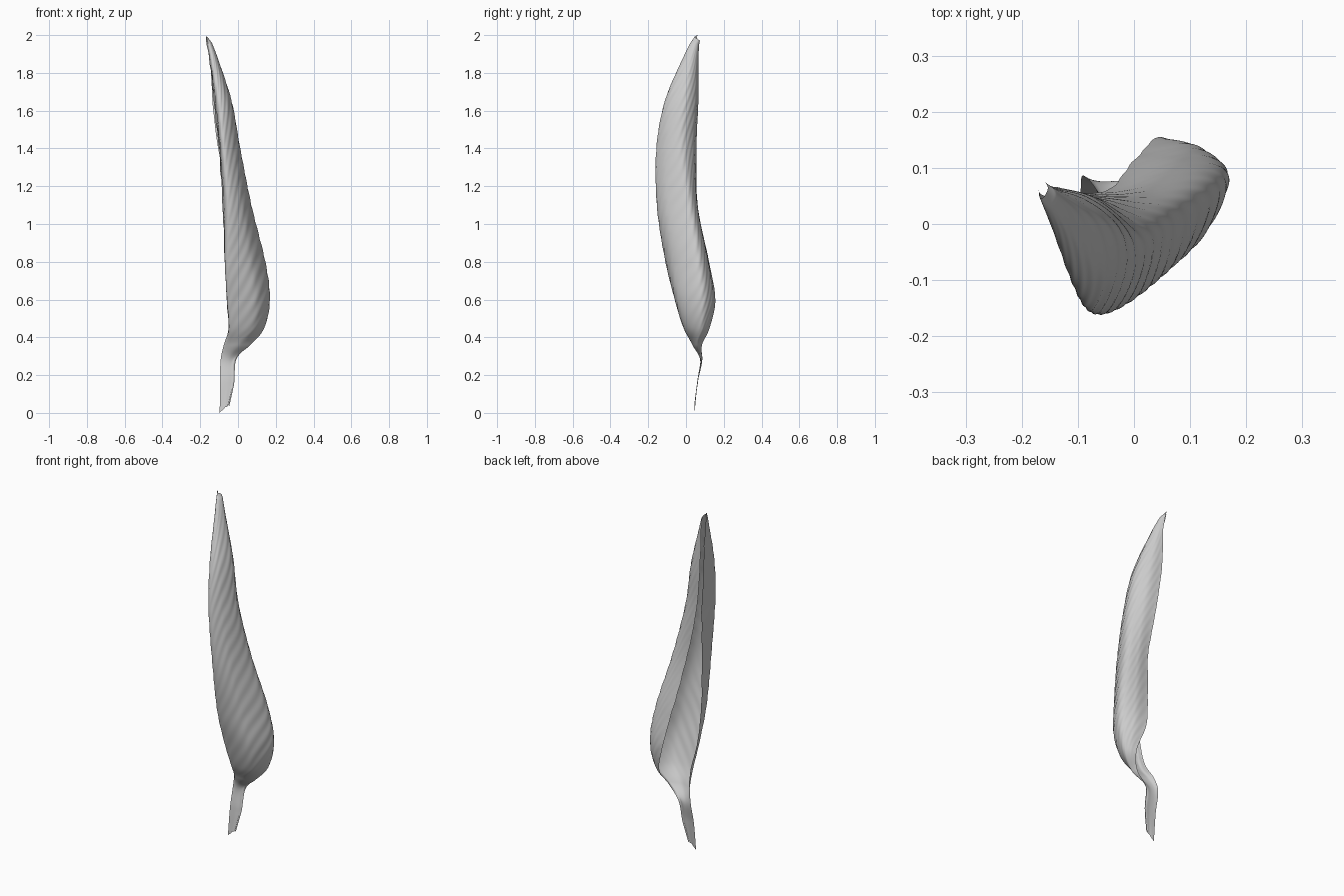
import bpy, bmesh, math
from mathutils import Vector, noise

# Cross-sections of the curled blade: height, then five (x, y) points
# left rim, front fold, front right, right bulge, back rim
SECTIONS = [
    (0.00, -.097, .045, -.085, .045, -.070, .044, -.055, .045, -.045, .046),
    (0.16, -.095, .062, -.075, .060, -.055, .059, -.035, .060, -.020, .063),
    (0.28, -.092, .086, -.072, .078, -.050, .075, -.027, .077, -.010, .083),
    (0.36, -.075, .072, -.052, .046, .005, .034, .062, .055, .050, .085),
    (0.45, -.050, .030, -.035, -.008, .078, -.004, .137, .070, .085, .125),
    (0.60, -.060, -.020, -.042, -.056, .098, -.042, .168, .076, .045, .155),
    (0.80, -.070, -.040, -.055, -.107, .072, -.074, .143, .058, .008, .122),
    (1.10, -.082, -.030, -.060, -.150, .024, -.112, .070, .012, -.045, .062),
    (1.40, -.101, .000, -.085, -.150, -.024, -.120, .010, -.025, -.105, .056),
    (1.65, -.128, .020, -.110, -.103, -.062, -.092, -.034, -.010, -.135, .065),
    (1.88, -.154, .045, -.145, -.010, -.122, -.010, -.108, .025, -.145, .066),
    (2.00, -.170, .060, -.168, .047, -.162, .047, -.155, .058, -.158, .074),
]
ROWS, COLS = 200, 72


def spline(points, t):
    """Smooth curve through points, t from 0 to 1."""
    n = len(points) - 1
    i = min(int(t * n), n - 1)
    f = t * n - i
    p1, p2 = points[i], points[i + 1]
    p0 = points[i - 1] if i else p1 * 2 - p2
    p3 = points[i + 2] if i + 2 <= n else p2 * 2 - p1
    return 0.5 * (2 * p1 + (p2 - p0) * f + (2 * p0 - 5 * p1 + 4 * p2 - p3) * f * f
                  + (3 * p1 - p0 - 3 * p2 + p3) * f ** 3)


# Five guide lines running from stem to tip
guides = [[Vector((s[1 + 2 * k], s[2 + 2 * k], s[0])) for s in SECTIONS] for k in range(5)]

# Loft the open sheet
bm = bmesh.new()
grid = []
for r in range(ROWS + 1):
    v = r / ROWS
    ring = [spline(g, v) for g in guides]
    # round the back flap outward between bulge and rim
    d = ring[4] - ring[3]
    ring.insert(4, ring[3] + d * 0.5 + Vector((d.y, -d.x, 0)) * 0.17)
    row = []
    for c in range(COLS + 1):
        u = c / COLS
        p = spline(ring, u)
        # torn stem end
        p.z += max(0, 1 - v * 12) * (0.04 * min(1, u * 1.6) + 0.006 * math.sin(u * 19) * u)
        # pinched, uneven tip
        p.z -= max(0, v * 30 - 29) * 0.03 * u
        # ragged rims on the blade
        if p.z > 0.5:
            rim = max(0, 1 - u * 8) + max(0, u * 8 - 7)
            p.x += 0.006 * rim * noise.noise(Vector((p.z * 12, u * 3, 0)))
        row.append(bm.verts.new(p))
    grid.append(row)
for r in range(ROWS):
    for c in range(COLS):
        bm.faces.new((grid[r][c], grid[r][c + 1], grid[r + 1][c + 1], grid[r + 1][c]))

# Slanted veins and soft wrinkles pressed along the normals, fading to the rims
bm.normal_update()
for r, row in enumerate(grid):
    for c, vert in enumerate(row):
        z, u = vert.co.z, c / COLS
        fade = max(0, min(1, (z - 0.38) * 5, (1.95 - z) * 4))
        wobble = noise.noise(Vector((u * 4, z * 2.5, 5)))
        vein = math.sin(70 * (z - 1.0 * u) + 3 * wobble)
        depth = 0.0014 * min(1, u * 3, (1.1 - u) * 2)
        vert.co += vert.normal * fade * (depth * vein + 0.002 * wobble)

mesh = bpy.data.meshes.new("curled_leaf")
bm.to_mesh(mesh)
bm.free()
mesh.shade_smooth()
leaf = bpy.data.objects.new("curled_leaf", mesh)
bpy.context.collection.objects.link(leaf)
